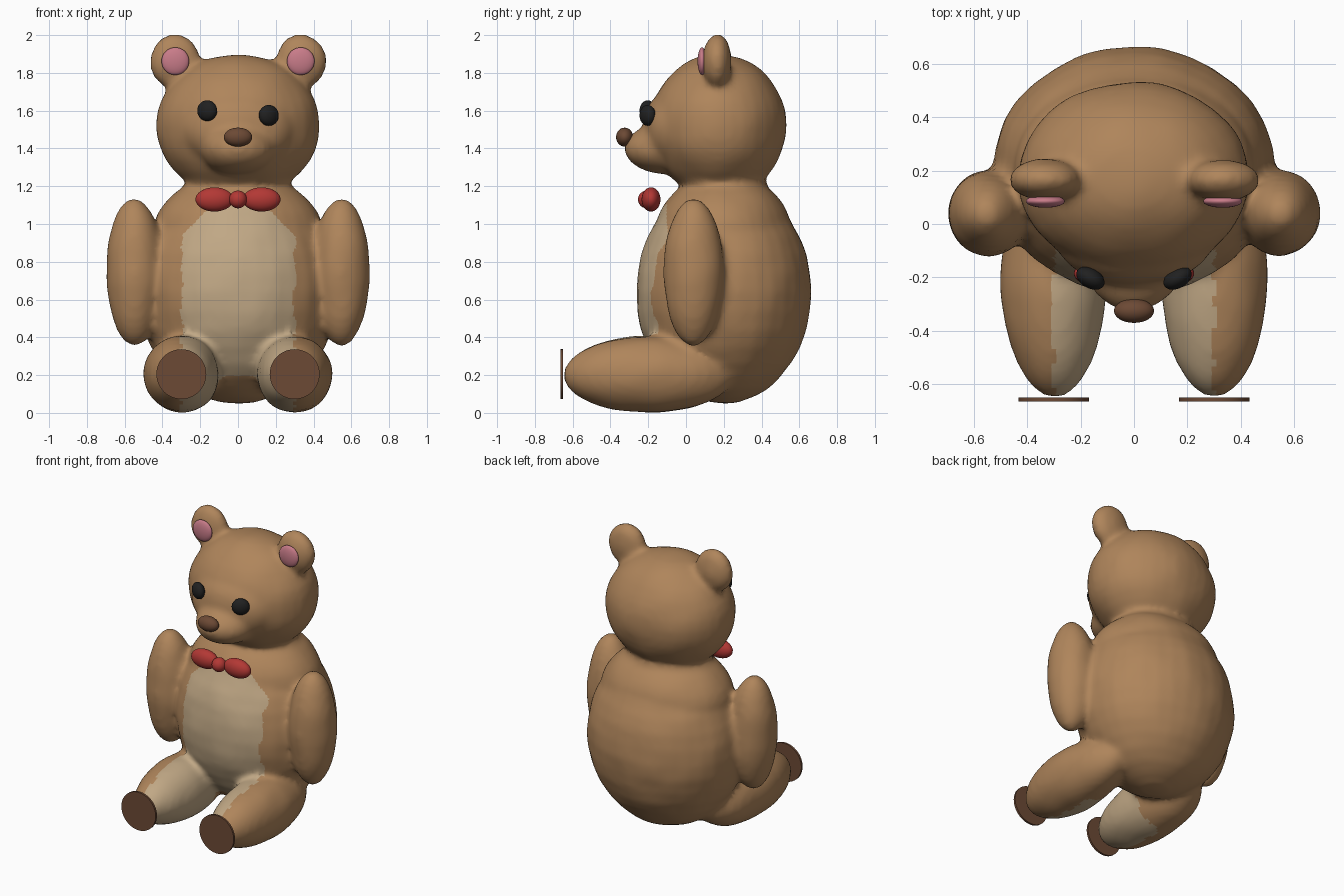
import bpy
import bmesh
from math import radians
from mathutils import Matrix, Vector, Euler, noise

default = bpy.data.objects.get("Cube")
if default:
    bpy.data.objects.remove(default)


def material(name, rgb):
    mat = bpy.data.materials.new(name)
    mat.use_nodes = True
    mat.diffuse_color = (*rgb, 1)
    mat.node_tree.nodes["Principled BSDF"].inputs["Base Color"].default_value = (*rgb, 1)
    return mat


FUR = material("brown fur", (0.43, 0.235, 0.105))
CREAM = material("cream fur", (0.53, 0.39, 0.235))
SOLE = material("dark brown", (0.15, 0.067, 0.035))
PINK = material("pink", (0.58, 0.2, 0.25))
RED = material("red", (0.45, 0.04, 0.035))
BLACK = material("black", (0.015, 0.015, 0.015))


def add_ellipsoid(bm, centre, radii, turn=(0, 0, 0)):
    rotation = Euler([radians(a) for a in turn])
    matrix = Matrix.LocRotScale(Vector(centre), rotation, Vector(radii))
    bmesh.ops.create_uvsphere(bm, u_segments=32, v_segments=18, radius=1, matrix=matrix)


def make_object(name, bm, *mats):
    mesh = bpy.data.meshes.new(name)
    bm.to_mesh(mesh)
    bm.free()
    for mat in mats:
        mesh.materials.append(mat)
    mesh.shade_smooth()
    obj = bpy.data.objects.new(name, mesh)
    bpy.context.collection.objects.link(obj)
    return obj


def ellipsoid(name, mat, centre, radii, turn=(0, 0, 0)):
    bm = bmesh.new()
    add_ellipsoid(bm, centre, radii, turn)
    return make_object(name, bm, mat)


# Plush body: overlapping volumes fused into one soft skin
bm = bmesh.new()
add_ellipsoid(bm, (0, 0.2, 0.64), (0.53, 0.465, 0.59))         # torso
add_ellipsoid(bm, (0, 0.2, 0.95), (0.45, 0.36, 0.32))          # shoulders
add_ellipsoid(bm, (0, 0.2, 1.2), (0.28, 0.23, 0.15))           # neck
add_ellipsoid(bm, (0, 0.17, 1.52), (0.435, 0.363, 0.38))       # head
add_ellipsoid(bm, (0, -0.05, 1.5), (0.3, 0.18, 0.22))          # face
add_ellipsoid(bm, (0, -0.1, 1.4), (0.2, 0.225, 0.14))          # muzzle
for s in (-1, 1):
    add_ellipsoid(bm, (s * 0.335, 0.165, 1.862), (0.134, 0.078, 0.145))   # ear
    add_ellipsoid(bm, (s * 0.548, 0.04, 0.747), (0.15, 0.162, 0.393))     # arm
    add_ellipsoid(bm, (s * 0.3, -0.2, 0.203), (0.2, 0.45, 0.203))         # leg
body = make_object("body", bm)

remesh = body.modifiers.new("fuse", 'REMESH')
remesh.mode = 'VOXEL'
remesh.voxel_size = 0.02
smooth = body.modifiers.new("soften", 'SMOOTH')
smooth.factor = 0.5
smooth.iterations = 8
graph = bpy.context.evaluated_depsgraph_get()
graph.update()
fused = bpy.data.meshes.new_from_object(body.evaluated_get(graph))
body.modifiers.clear()
body.data = fused
fused.materials.clear()
fused.materials.append(FUR)
fused.materials.append(CREAM)

# Slightly lumpy stuffing, and a cream bib with a ragged edge
bm = bmesh.new()
bm.from_mesh(fused)
bm.normal_update()
for v in bm.verts:
    v.co += v.normal * 0.006 * noise.noise(v.co * 6)
for f in bm.faces:
    c = f.calc_center_median()
    edge = 0.3 + 0.025 * noise.noise(c * 14)
    f.material_index = int(abs(c.x) < edge and c.y < -0.1 and c.z < 1.1)
    f.smooth = True
bm.to_mesh(fused)
bm.free()

# Face
ellipsoid("nose", SOLE, (0, -0.325, 1.46), (0.075, 0.045, 0.05))
for s, side, eye_z in ((-1, "right", 1.6), (1, "left", 1.575)):
    ellipsoid(side + "_eye", BLACK, (s * 0.163, -0.203, eye_z),
              (0.057, 0.037, 0.055), (0, 0, s * 30))
    ellipsoid(side + "_inner_ear", PINK, (s * 0.332, 0.085, 1.862), (0.073, 0.024, 0.073))

    # Bow tie loops
    ellipsoid(side + "_bow_loop", RED, (s * 0.125, -0.185, 1.13),
              (0.1, 0.05, 0.064))

    # Foot soles
    bm = bmesh.new()
    bmesh.ops.create_cone(bm, cap_ends=True, segments=48, radius1=0.132, radius2=0.132, depth=0.014,
                          matrix=Matrix.Translation((s * 0.3, -0.657, 0.205))
                          @ Matrix.Rotation(radians(90), 4, 'X'))
    sole = make_object(side + "_sole", bm, SOLE)
    for poly in sole.data.polygons:
        poly.use_smooth = len(poly.vertices) == 4
    sole.data.set_sharp_from_angle(angle=radians(40))

ellipsoid("bow_knot", RED, (0, -0.207, 1.13), (0.047, 0.047, 0.047))
